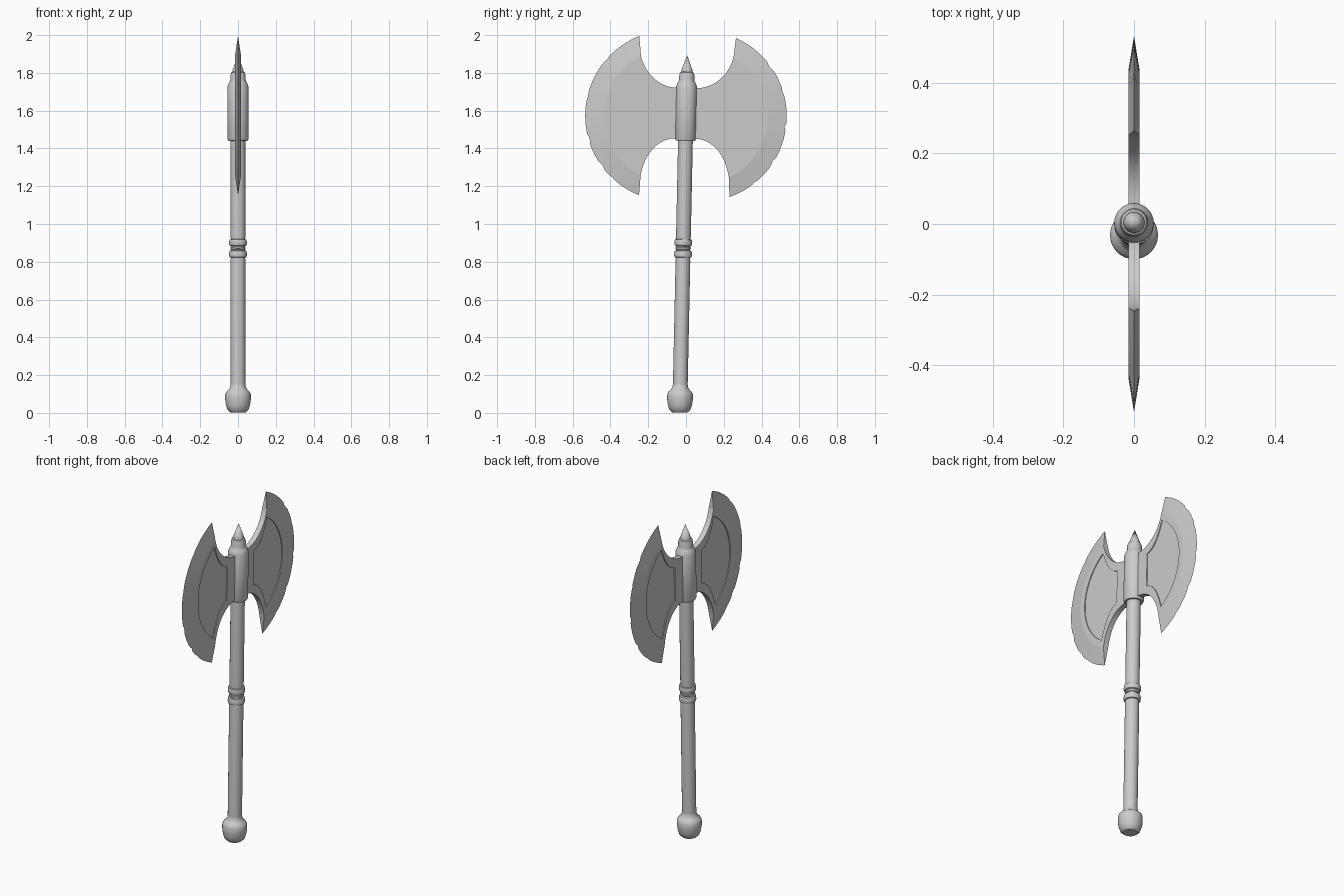
import bpy, bmesh, math
from mathutils import Matrix, Vector
from mathutils.geometry import interpolate_bezier

if "Cube" in bpy.data.objects:
    bpy.data.objects.remove(bpy.data.objects["Cube"])

# Everything is modelled upright around the head centre, then leaned slightly
LEAN = Matrix.Translation((0, 0, 1.58)) @ Matrix.Rotation(-0.021, 4, 'X')


def finish(bm, name, angle):
    bmesh.ops.remove_doubles(bm, verts=bm.verts, dist=1e-5)
    bmesh.ops.recalc_face_normals(bm, faces=bm.faces)
    bm.transform(LEAN)
    mesh = bpy.data.meshes.new(name)
    bm.to_mesh(mesh)
    bm.free()
    ob = bpy.data.objects.new(name, mesh)
    bpy.context.collection.objects.link(ob)
    bpy.ops.object.select_all(action='DESELECT')
    ob.select_set(True)
    bpy.context.view_layer.objects.active = ob
    bpy.ops.object.shade_smooth_by_angle(angle=math.radians(angle))
    return ob


def lathe(name, profile, steps=32):
    """Spin (radius, world height) points around the shaft axis."""
    bm = bmesh.new()
    verts = [bm.verts.new((r, 0, z - 1.58)) for r, z in profile]
    edges = [bm.edges.new(p) for p in zip(verts, verts[1:])]
    bmesh.ops.spin(bm, geom=verts + edges, cent=(0, 0, 0), axis=(0, 0, 1),
                   angle=2 * math.pi, steps=steps)
    return finish(bm, name, 32)


# Shaft parts
lathe("pommel", [(0, .002), (.040, .002), (.055, .015), (.063, .038), (.068, .07),
                 (.068, .098), (.062, .112), (.050, .122), (.042, .135), (.039, .15)])
lathe("lower_handle", [(.039, .15), (.039, .80), (.038, .822)])
lathe("grip_rings", [(.038, .822), (.045, .824), (.047, .832), (.047, .848), (.044, .857),
                     (.037, .860), (.037, .865), (.041, .868), (.041, .876), (.037, .879),
                     (.037, .882), (.044, .885), (.047, .892), (.047, .908), (.045, .917),
                     (.038, .919)])
lathe("upper_handle", [(.038, .919), (.039, .94), (.039, 1.44)])
lathe("head_socket", [(.039, 1.44), (.050, 1.44), (.056, 1.452), (.056, 1.725),
                      (.050, 1.742), (.043, 1.755)])
lathe("top_spike", [(.043, 1.755), (.040, 1.765), (.040, 1.79), (.036, 1.802),
                    (.030, 1.806), (.029, 1.815), (0, 1.893)])

# Blades
N, M = 56, 14                     # segments on the cutting arc and on each back curve
CY, CZ = .08, -.008               # centre of the cutting arc
HALF, RECESS = .016, .011         # half thickness of body and of sunken panel


def arc(radius, top, bottom, nicks=()):
    pts = []
    for i in range(N + 1):
        a = top + (bottom - top) * i / N
        depth = sum(d * max(0, 1 - abs(a - n) / 2.6) for n, d in nicks)
        a = math.radians(a)
        pts.append(((CY + (radius - depth) * math.cos(a)),
                    CZ + (radius - depth) * math.sin(a)))
    return pts


def curve(*p):
    return [(v.x, v.y) for v in interpolate_bezier(*[Vector((a, b, 0)) for a, b in p], M + 1)]


def closed_loop(front, upper, lower):
    """Front arc top to bottom, then back along the lower and upper curves."""
    up = curve(*upper, front[0])
    low = curve(*lower, front[-1])
    return front + low[::-1][1:] + up[:-1]


def blade(name, side, nicks):
    edge = arc(.4535, 67.2, -69.4, nicks)
    body = closed_loop(arc(.355, 62.3, -64.4),
                       [(.05, .14), (.15, .14), (.225, .22)],
                       [(.05, -.127), (.15, -.13), (.215, -.215)])
    panel = closed_loop(arc(.32, 58, -57.5),
                        [(.127, .105), (.19, .115), (.225, .19)],
                        [(.127, -.097), (.19, -.107), (.225, -.185)])
    bm = bmesh.new()

    def ring(pts, x):
        return [bm.verts.new((x, side * y, z)) for y, z in pts]

    def strip(a, b, closed=True):
        n = len(a)
        for i in range(n if closed else n - 1):
            j = (i + 1) % n
            bm.faces.new((a[i], a[j], b[j], b[i]))

    cut = ring(edge, 0)
    bodies = []
    for s in (1, -1):
        outer = ring(body, s * HALF)
        rim = ring(panel, s * HALF)
        floor = ring(panel, s * RECESS)
        strip(outer, rim)
        strip(rim, floor)
        bm.faces.new(floor)
        strip(outer[:N + 1], cut, False)
        bodies.append(outer)
    # Back edge between both sides, and the pointed tips
    a, b = bodies
    strip(a[N:] + a[:1], b[N:] + b[:1], False)
    bm.faces.new((a[0], b[0], cut[0]))
    bm.faces.new((a[N], b[N], cut[N]))
    finish(bm, name, 8)


blade("right_blade", 1, [(37, .010), (18, .004), (-6, .009), (-31, .010), (-50, .004)])
blade("left_blade", -1, [(40, .004), (12, .004), (-17, .010), (-37, .009), (-48, .005)])
